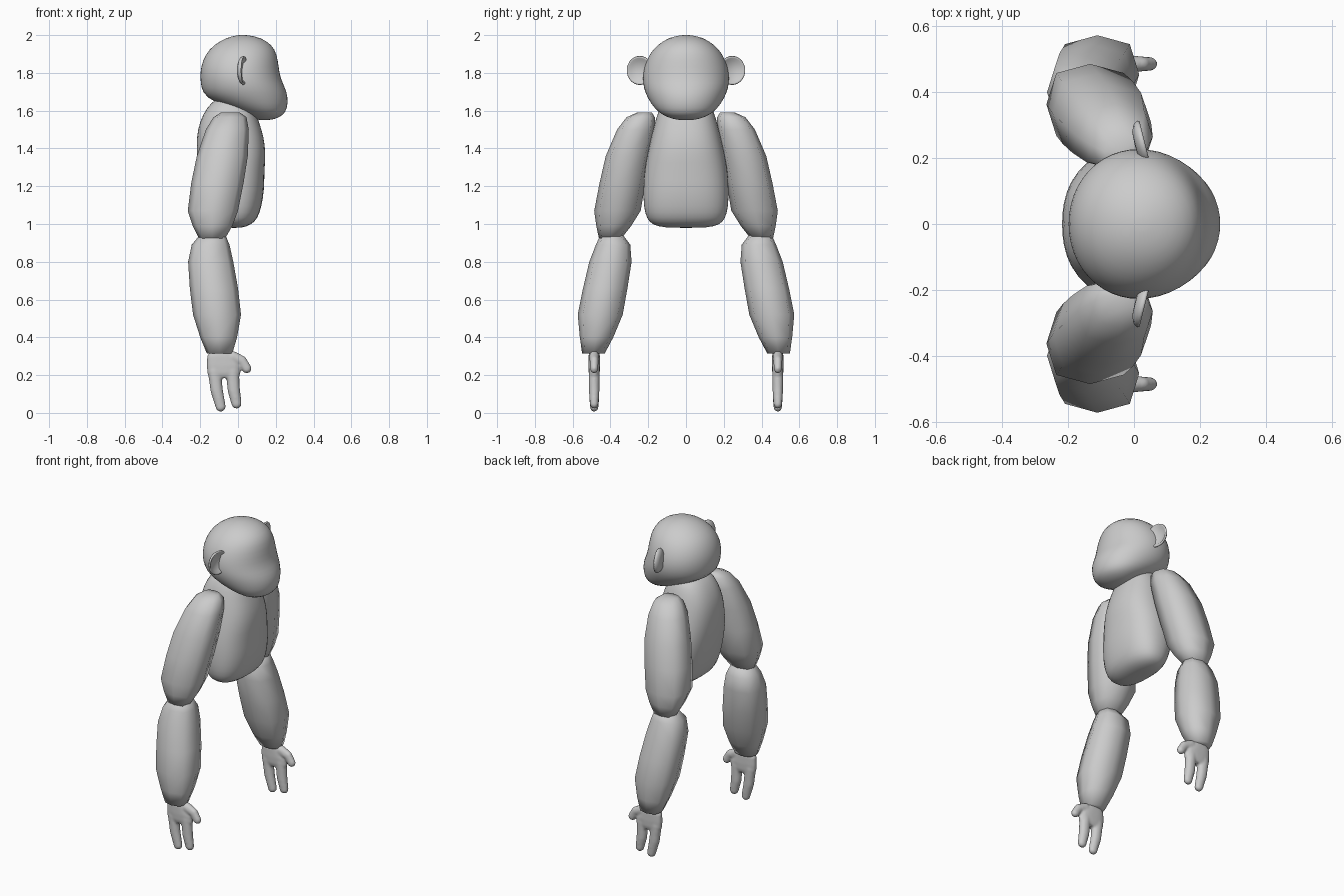
import bpy, bmesh, math
from mathutils import Matrix, Vector

if "Cube" in bpy.data.objects:
    bpy.data.objects.remove(bpy.data.objects["Cube"])

fur = bpy.data.materials.new("grey")
fur.diffuse_color = (0.6, 0.6, 0.6, 1)
fur.use_nodes = True
fur.node_tree.nodes["Principled BSDF"].inputs["Base Color"].default_value = fur.diffuse_color


def finish(name, bm, mirror=False, subsurf=0):
    bmesh.ops.recalc_face_normals(bm, faces=bm.faces)
    me = bpy.data.meshes.new(name)
    bm.to_mesh(me)
    bm.free()
    me.materials.append(fur)
    me.shade_smooth()
    ob = bpy.data.objects.new(name, me)
    bpy.context.collection.objects.link(ob)
    if subsurf:
        ob.modifiers.new("round", 'SUBSURF').levels = subsurf
        ob.modifiers["round"].render_levels = subsurf
    if mirror:
        m = ob.modifiers.new("other_side", 'MIRROR')
        m.use_axis = (False, True, False)
        m.use_clip = False
        m.use_mirror_merge = False
    return ob


def loft(bm, rings, sides, power=2.0):
    """Rings are (z, x min, x max, y min, y max), joined as rounded boxes."""
    prev = first = None
    for z, xa, xb, ya, yb in rings:
        ring = []
        for i in range(sides):
            a = 2 * math.pi * i / sides
            c, s = math.cos(a), math.sin(a)
            k = (abs(c) ** power + abs(s) ** power) ** (-1 / power)
            ring.append(bm.verts.new(((xa + xb) / 2 + k * c * (xb - xa) / 2,
                                      (ya + yb) / 2 + k * s * (yb - ya) / 2, z)))
        if prev:
            for i in range(sides):
                j = (i + 1) % sides
                bm.faces.new((prev[i], prev[j], ring[j], ring[i]))
        first = first or ring
        prev = ring
    for ring in (first, prev):
        mid = bm.verts.new(sum((v.co for v in ring), Vector()) / sides)
        for i in range(sides):
            bm.faces.new((ring[i], ring[(i + 1) % sides], mid))


# Head with jutting muzzle: z, back, front, half width
head = [(2.0, 0.0, 0.05, 0.025), (1.988, -0.06, 0.12, 0.09), (1.95, -0.128, 0.18, 0.151),
        (1.90, -0.174, 0.208, 0.196), (1.83, -0.2, 0.217, 0.225), (1.77, -0.202, 0.227, 0.232),
        (1.72, -0.196, 0.252, 0.226), (1.67, -0.175, 0.267, 0.207), (1.61, -0.05, 0.262, 0.168),
        (1.575, 0.045, 0.24, 0.122), (1.555, 0.085, 0.195, 0.07), (1.55, 0.12, 0.16, 0.025)]
bm = bmesh.new()
loft(bm, [(z, a, b, -w, w) for z, a, b, w in head], 24, 2.05)
finish("head", bm, subsurf=1)

# Torso
torso = [(1.67, -0.11, 0.06, 0.10), (1.62, -0.165, 0.085, 0.14), (1.54, -0.205, 0.112, 0.165),
         (1.46, -0.22, 0.138, 0.185), (1.37, -0.22, 0.148, 0.205), (1.28, -0.21, 0.14, 0.222),
         (1.18, -0.19, 0.14, 0.228), (1.09, -0.165, 0.125, 0.225), (1.03, -0.14, 0.105, 0.21),
         (0.995, -0.11, 0.07, 0.18), (0.98, -0.06, 0.02, 0.11)]
bm = bmesh.new()
loft(bm, [(z, a, b, -w, w) for z, a, b, w in torso], 20, 2.6)
finish("torso", bm, subsurf=1)

# Eight-sided arms
bm = bmesh.new()
loft(bm, [(1.59, -0.09, 0.01, 0.18, 0.26), (1.565, -0.13, 0.045, 0.165, 0.315),
          (1.50, -0.17, 0.057, 0.165, 0.365), (1.36, -0.218, 0.052, 0.19, 0.425),
          (1.22, -0.247, 0.03, 0.215, 0.457), (1.07, -0.266, 0.0, 0.24, 0.486),
          (0.99, -0.24, -0.03, 0.29, 0.475), (0.92, -0.205, -0.07, 0.345, 0.46)], 8, 2.7)
finish("upper_arm", bm, mirror=True)

bm = bmesh.new()
loft(bm, [(0.95, -0.195, -0.07, 0.34, 0.45), (0.89, -0.245, -0.045, 0.295, 0.477),
          (0.80, -0.264, -0.025, 0.288, 0.512), (0.66, -0.255, 0.0, 0.31, 0.545),
          (0.52, -0.238, 0.016, 0.335, 0.573), (0.40, -0.2, -0.005, 0.385, 0.562),
          (0.315, -0.165, -0.03, 0.43, 0.55)], 8, 2.7)
finish("forearm", bm, mirror=True)

# Ears: shallow cups facing forward
cup = [(0.0, -0.016), (0.045, -0.014), (0.068, -0.004), (0.077, 0.009), (0.074, 0.016),
       (0.066, 0.014), (0.052, 0.002), (0.0, -0.004)]
bm = bmesh.new()
pts = [bm.verts.new((r, 0, d)) for r, d in cup]
edges = [bm.edges.new(p) for p in zip(pts, pts[1:])]
bmesh.ops.spin(bm, geom=pts + edges, cent=(0, 0, 0), axis=(0, 0, 1), angle=2 * math.pi, steps=28)
bmesh.ops.remove_doubles(bm, verts=bm.verts, dist=0.0005)
bm.transform(Matrix.Translation((0.018, 0.242, 1.813)) @ Matrix.Rotation(math.radians(14), 4, 'Z')
             @ Matrix.Diagonal((1, 0.93, 1, 1)) @ Matrix.Rotation(math.pi / 2, 4, 'Y'))
finish("ear", bm, mirror=True)


# Hands: palm, two fingers and a thumb fused together
def finger(bm, path):
    """Chain of overlapping balls, path is (x, z, radius)."""
    for (x0, z0, r0), (x1, z1, r1) in zip(path, path[1:]):
        for i in range(9):
            t = i / 8
            r = r0 + (r1 - r0) * t
            m = Matrix.Translation((x0 + (x1 - x0) * t, 0.486, z0 + (z1 - z0) * t))
            bmesh.ops.create_uvsphere(bm, u_segments=12, v_segments=8, radius=r,
                                      matrix=m @ Matrix.Diagonal((1, 0.85, 1, 1)))


bm = bmesh.new()
loft(bm, [(0.335, -0.14, -0.045, 0.46, 0.51), (0.30, -0.163, -0.02, 0.456, 0.516),
          (0.25, -0.165, 0.008, 0.455, 0.517), (0.21, -0.162, 0.012, 0.457, 0.515),
          (0.185, -0.15, 0.005, 0.465, 0.507)], 24, 2.8)
finger(bm, [(-0.125, 0.22, 0.036), (-0.113, 0.12, 0.034), (-0.092, 0.034, 0.028)])
finger(bm, [(-0.03, 0.22, 0.036), (-0.022, 0.12, 0.034), (-0.008, 0.05, 0.028)])
finger(bm, [(-0.03, 0.295, 0.033), (0.02, 0.275, 0.028), (0.046, 0.235, 0.026)])
hand = finish("hand", bm)
rm = hand.modifiers.new("fuse", 'REMESH')
rm.mode = 'VOXEL'
rm.voxel_size = 0.007
rm.use_smooth_shade = True
sm = hand.modifiers.new("soften", 'SMOOTH')
sm.factor = 0.5
sm.iterations = 4
mr = hand.modifiers.new("other_side", 'MIRROR')
mr.use_axis = (False, True, False)
mr.use_mirror_merge = False
